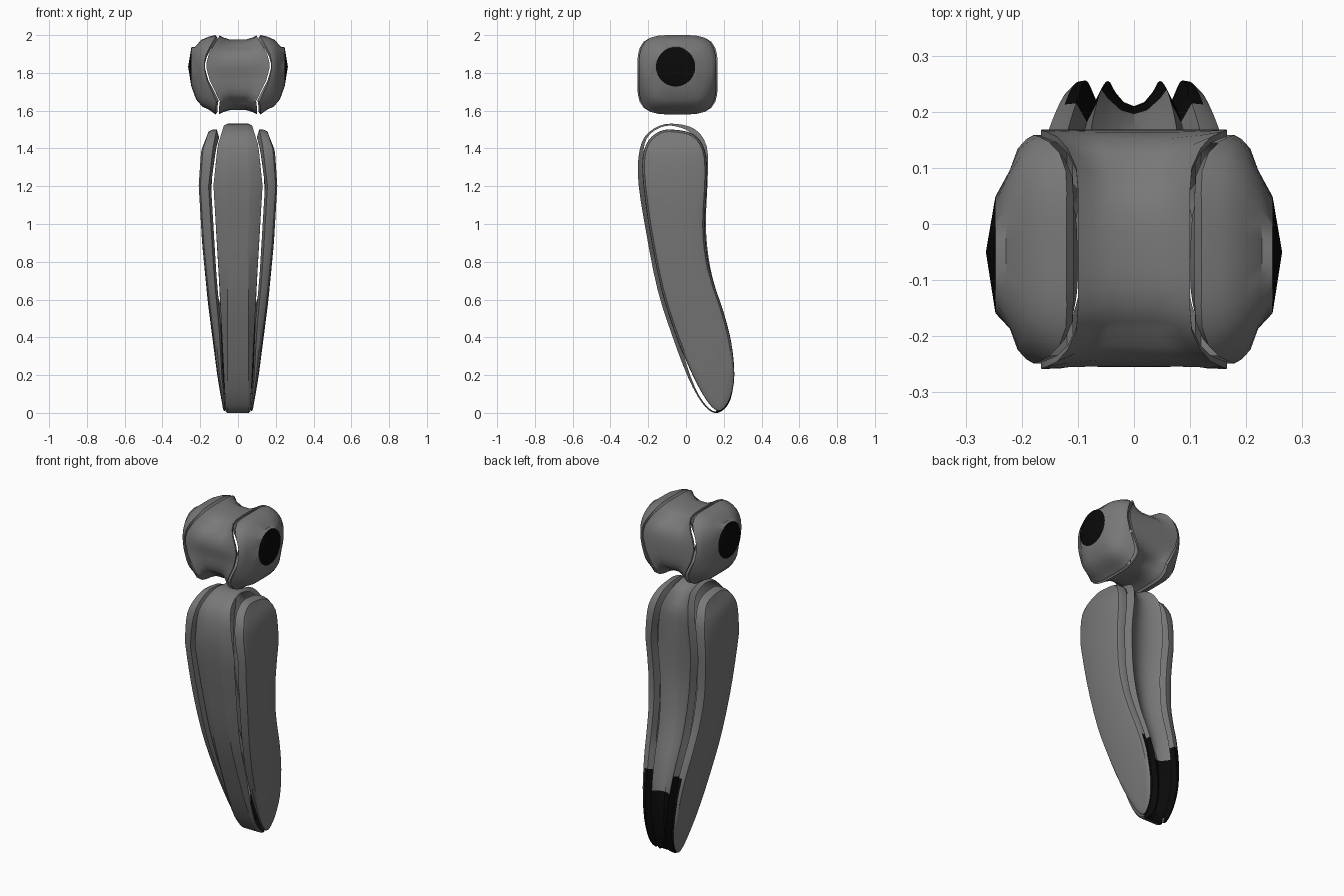
import bpy, bmesh, math

if "Cube" in bpy.data.objects:
    bpy.data.objects.remove(bpy.data.objects["Cube"])


def material(name, rgb):
    m = bpy.data.materials.new(name)
    m.diffuse_color = (*rgb, 1)
    m.use_nodes = True
    m.node_tree.nodes["Principled BSDF"].inputs["Base Color"].default_value = m.diffuse_color
    return m


GREY = material("dark grey", (0.19, 0.19, 0.19))
BLACK = material("black", (0.003, 0.003, 0.003))


def lerp_table(table, v):
    """Linear look-up in ascending (key, value) pairs."""
    if v <= table[0][0]:
        return table[0][1]
    for (a, p), (b, q) in zip(table, table[1:]):
        if v <= b:
            return p + (q - p) * (v - a) / (b - a)
    return table[-1][1]


def smooth_path(pts, k=3):
    """Closed Catmull-Rom curve through (y, z) points."""
    out, n = [], len(pts)
    for i in range(n):
        p = [pts[(i + j - 1) % n] for j in range(4)]
        for s in range(k):
            t = s / k
            out.append(tuple(0.5 * (2 * b + (c - a) * t + (2 * a - 5 * b + 4 * c - d) * t * t
                                    + (3 * b - a - 3 * c + d) * t ** 3)
                             for a, b, c, d in zip(*p)))
    return out


def normals(path):
    """Outward normals of a clockwise (y, z) loop."""
    n, out = len(path), []
    for i in range(n):
        a, b = path[i - 1], path[(i + 1) % n]
        ty, tz = b[0] - a[0], b[1] - a[1]
        l = math.hypot(ty, tz) or 1
        out.append((-tz / l, ty / l))
    return out


def loft(name, rings, is_black, ladder=False, apex=None):
    """Skin closed rings; optionally close the last one with a ladder or a fan."""
    bm = bmesh.new()
    vs = [[bm.verts.new(p) for p in r] for r in rings]
    n = len(rings[0])
    for r in range(len(rings) - 1):
        for i in range(n):
            j = (i + 1) % n
            f = bm.faces.new((vs[r][i], vs[r][j], vs[r + 1][j], vs[r + 1][i]))
            f.material_index = int(is_black(r, f.calc_center_median(), i / n))
    last = vs[-1]
    if ladder:
        for i in range(n // 2):
            q = [last[i], last[i + 1], last[(n - i - 1) % n], last[(n - i) % n]]
            bm.faces.new(list(dict.fromkeys(q)))
    if apex:
        c = bm.verts.new(apex)
        for i in range(n):
            bm.faces.new((last[i], last[(i + 1) % n], c)).material_index = 1
    bmesh.ops.recalc_face_normals(bm, faces=bm.faces[:])
    me = bpy.data.meshes.new(name)
    bm.to_mesh(me)
    bm.free()
    me.materials.append(GREY)
    me.materials.append(BLACK)
    ob = bpy.data.objects.new(name, me)
    bpy.context.collection.objects.link(ob)
    bpy.ops.object.select_all(action='DESELECT')
    ob.select_set(True)
    bpy.context.view_layer.objects.active = ob
    bpy.ops.object.shade_smooth_by_angle(angle=math.radians(30))


def low_back(z, u, top):
    return z < top and 0.2 < u < 0.53


# Lower segment: half widths by height
BAND_W = [(0, .065), (.45, .088), (.7, .1), (1.2, .13), (1.42, .108), (1.53, .075)]
INNER_W = [(0, .064), (.2, .08), (.45, .09), (.7, .113), (1.2, .143), (1.42, .115), (1.5, .1)]
OUTER_W = [(0, .08), (.2, .11), (.6, .16), (.9, .19), (1.2, .208), (1.4, .195), (1.5, .165)]

# Lower segment: central band with two ridges, wrapping front, top and back
band = smooth_path([(-.05, 1.53), (.05, 1.5), (.11, 1.41), (.115, 1.25), (.105, 1.0), (.12, .82),
                    (.15, .68), (.2, .53), (.24, .37), (.255, .2), (.235, .07), (.19, .01),
                    (.14, .003), (.08, .06), (.01, .19), (-.07, .4), (-.15, .65), (-.21, .95),
                    (-.25, 1.2), (-.252, 1.35), (-.22, 1.46), (-.14, 1.52)])
rings = []
for t in (-1.5, -1, -.8, -.4, 0, .4, .8, 1, 1.5):   # 1 is the ridge, 1.5 the outer edge
    ring = []
    for (y, z), (ny, nz) in zip(band, normals(band)):
        b = min(1, max(0, ny * 1.3))
        w = lerp_table(BAND_W, z) - .014 * b * (z < .6) * (1 - z / .6)
        ridge = b * (w - .02) + (1 - b) * max(.055, .52 * w)
        edge = b * .04 + (1 - b) * lerp_table([(.1, .008), (.4, .03), (1.3, .03), (1.5, .01)], z)
        if abs(t) > 1:
            x, d = math.copysign(w, t), edge
        else:
            x, d = t * ridge, b * .045 * (1 - t * t)
        ring.append((x, y - ny * d, z - nz * d))
    rings.append(ring)
loft("lower_center_band", rings,
     lambda r, c, u: low_back(c.z, u, .45 if r in (0, 7) else .37))

# Lower segment: two side plates
plate = smooth_path([(-.07, 1.5), (.04, 1.475), (.1, 1.39), (.112, 1.25), (.1, 1.0), (.115, .82),
                     (.15, .68), (.2, .53), (.24, .37), (.256, .2), (.235, .08), (.19, .015),
                     (.15, .02), (.1, .08), (.035, .2), (-.05, .4), (-.13, .65), (-.19, .95),
                     (-.225, 1.2), (-.23, 1.35), (-.2, 1.44), (-.14, 1.49)])
for s, side in ((1, "right"), (-1, "left")):
    rings = []
    # (inset, blend from inner to outer width)
    for inset, k in ((.04, 0), (0, .2), (.002, .6), (.012, .87), (.035, 1)):
        ring = []
        for (y, z), (ny, nz) in zip(plate, normals(plate)):
            wi, wo = lerp_table(INNER_W, z), lerp_table(OUTER_W, z)
            if k == 0:
                wi -= .012 * max(0, ny) * (z < .6)
            ring.append((s * (wi + (wo - wi) * k), y - ny * inset, z - nz * inset))
        rings.append(ring)
    loft("lower_side_plate_" + side, rings,
         lambda r, c, u: r < 2 and low_back(c.z, u, .47), ladder=True)

# Upper block: rounded square outline
N, CY, CZ = 40, -.045, 1.79


def square(i, scale, hy, hz):
    a = 2 * math.pi * i / N
    sy, cz = math.sin(a), math.cos(a)
    r = (abs(sy) ** 4 + abs(cz) ** 4) ** -.25 * scale
    return CY + hy * r * sy, CZ + hz * r * cz


SEAM_W = [(1.58, .11), (1.64, .092), (1.7, .12), (1.76, .15), (1.84, .17), (1.9, .155), (1.98, .11)]


def seam(y, z):
    """Half width of the central band: narrow on top, wide at front and back."""
    side = min(1, max(0, (abs(y - CY) - .13) / .05))
    return .1 + (lerp_table(SEAM_W, z) - .1) * side


# Upper block: central band, hollowed along its middle
rings = []
path = [square(i, 1, .213, .208) for i in range(N)]
for t, lip in ((-1, .012), (-1, 0), (-.75, 0), (-.4, 0), (.4, 0), (.75, 0), (1, 0), (1, .012)):
    ring = []
    for (y, z), (ny, nz) in zip(path, normals(path)):
        dip = .026 * nz * nz + .09 * abs(ny * nz)
        if ny < 0:
            dip += .02 * ny * ny * lerp_table([(1.72, 1), (1.78, 1), (1.84, 0)], z)
        d = dip * (1 - t * t) + lip
        ring.append((t * seam(y, z), y - ny * d, z - nz * d))
    rings.append(ring)
loft("upper_center_band", rings, lambda r, c, u: False)

# Upper block: two domed side caps with a black disc
for s, side in ((1, "right"), (-1, "left")):
    rings = []
    for scale, k in ((.93, 0), (1, .1), (.96, .4), (.88, .72), (.7, 1)):
        ring = []
        for i in range(N):
            a = 2 * math.pi * i / N
            w = seam(*square(i, 1, .204, .21)) + .008
            peak = .228 - .008 * math.sin(a) ** 2 - .006 * max(0, -math.cos(a))
            # the underside tapers more than the top
            low = max(0, -math.cos(a)) * (.08 if k > .3 else 0)
            y, z = square(i, scale - low, .204, .21)
            ring.append((s * (w + (peak - w) * k), y, z))
        rings.append(ring)
    rings.append([(s * .247, -.055 + .104 * math.sin(2 * math.pi * i / N),
                   1.832 + .104 * math.cos(2 * math.pi * i / N)) for i in range(N)])
    loft("upper_side_cap_" + side, rings, lambda r, c, u: False, apex=(s * .264, -.05, 1.832))
